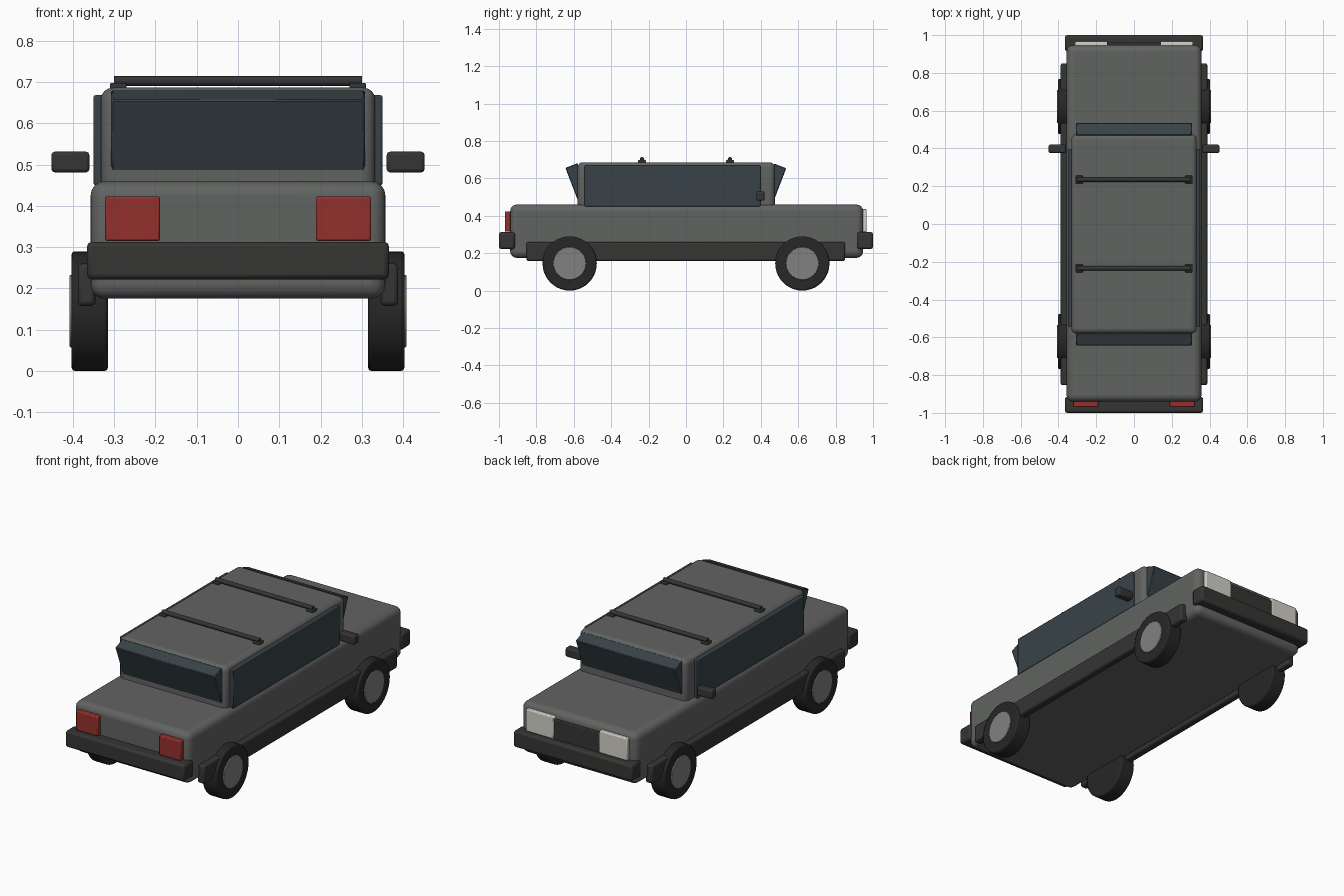
import bpy
from math import radians, pi

if "Cube" in bpy.data.objects:
    bpy.data.objects.remove(bpy.data.objects["Cube"])


def material(name, rgb):
    m = bpy.data.materials.new(name)
    m.diffuse_color = (*rgb, 1)
    m.use_nodes = True
    m.node_tree.nodes["Principled BSDF"].inputs["Base Color"].default_value = m.diffuse_color
    return m


PAINT = material("grey_paint", (0.12, 0.125, 0.12))
TRIM = material("dark_trim", (0.035, 0.035, 0.034))
RUBBER = material("rubber", (0.02, 0.02, 0.02))
GLASS = material("tinted_glass", (0.04, 0.055, 0.065))
RED = material("red_lens", (0.3, 0.03, 0.025))
LAMP = material("pale_lens", (0.65, 0.63, 0.57))
HUB = material("hub_metal", (0.22, 0.22, 0.22))


def finish(ob, name, mat, bevel, segments):
    ob.name = name
    ob.data.materials.append(mat)
    if bevel:
        b = ob.modifiers.new("Bevel", 'BEVEL')
        b.width, b.segments, b.limit_method = bevel, segments, 'ANGLE'
    bpy.ops.object.shade_smooth_by_angle(angle=radians(35))
    return ob


def box(name, x, y, z, mat, bevel=0.008, segments=2):
    """Box from (min, max) ranges, with rounded edges."""
    bpy.ops.mesh.primitive_cube_add(size=1, location=[(r[0] + r[1]) / 2 for r in (x, y, z)])
    ob = bpy.context.object
    ob.scale = [r[1] - r[0] for r in (x, y, z)]
    bpy.ops.object.transform_apply(location=False, rotation=False, scale=True)
    return finish(ob, name, mat, bevel, segments)


def side_box(name, s, x, y, z, mat, bevel=0.008):
    """Box on side s (-1 or 1), x measured outward from the centre."""
    return box(name, sorted((s * x[0], s * x[1])), y, z, mat, bevel)


def disc(name, x, y, z, radius, depth, mat, bevel=0.0, sides=40):
    """Cylinder lying along x."""
    bpy.ops.mesh.primitive_cylinder_add(vertices=sides, radius=radius, depth=depth,
                                        location=(x, y, z), rotation=(0, pi / 2, 0))
    return finish(bpy.context.object, name, mat, bevel, 2)


# Body and cabin
box("body", (-0.357, 0.357), (-0.94, 0.947), (0.175, 0.46), PAINT, 0.035, 4)
box("cabin", (-0.332, 0.332), (-0.58, 0.475), (0.42, 0.686), PAINT, 0.028, 4)

# End windows, leaning outward at the top
for name, s, y, z in (("front_window", -1, -0.645, 0.656), ("rear_window", 1, 0.536, 0.654)):
    w = box(name, (-0.307, 0.307), (-0.035, 0.035), (-0.12, 0.12), GLASS, 0.004, 1)
    tilt = radians(21)
    # offset from the outer top corner to the centre of the tilted pane
    w.rotation_euler.x = -s * tilt
    from mathutils import Matrix, Vector
    corner = Matrix.Rotation(-s * tilt, 3, 'X') @ Vector((0, s * 0.035, 0.12))
    w.location = Vector((0, y, z)) - corner

# Bumpers
box("front_bumper", (-0.366, 0.366), (-1.0, -0.915), (0.222, 0.313), TRIM, 0.012)
box("rear_bumper", (-0.366, 0.366), (0.915, 1.0), (0.222, 0.313), TRIM, 0.012)

# Grille
box("grille", (-0.30, 0.30), (0.93, 0.963), (0.29, 0.42), TRIM, 0.004)

# Parts repeated on both sides
for s, side in ((-1, "left"), (1, "right")):
    side_box(side + "_side_window", s, (0.31, 0.35), (-0.543, 0.398), (0.45, 0.668), GLASS, 0.005)
    side_box(side + "_sill", s, (0.345, 0.388), (-0.853, 0.851), (0.158, 0.26), TRIM, 0.01)
    side_box(side + "_mirror", s, (0.36, 0.452), (0.376, 0.42), (0.481, 0.531), TRIM)
    side_box(side + "_red_light", s, (0.189, 0.322), (-0.968, -0.92), (0.315, 0.423), RED, 0.005)
    side_box(side + "_pale_light", s, (0.14, 0.312), (0.93, 0.966), (0.312, 0.435), LAMP, 0.005)
    for end, y in (("front", -0.622), ("rear", 0.622)):
        disc(f"{end}_{side}_tyre", s * 0.359, y, 0.145, 0.145, 0.088, RUBBER, 0.008)
        disc(f"{end}_{side}_hub", s * 0.388, y, 0.145, 0.088, 0.04, HUB, 0.003)

# Roof rack bars with feet
for end, y in (("front", -0.235), ("rear", 0.235)):
    disc(end + "_rack_bar", 0, y, 0.702, 0.012, 0.60, TRIM, sides=16)
    for s, side in ((-1, "left"), (1, "right")):
        side_box(f"{end}_{side}_rack_foot", s, (0.27, 0.31), (y - 0.021, y + 0.021),
                 (0.675, 0.698), TRIM, 0.004)
